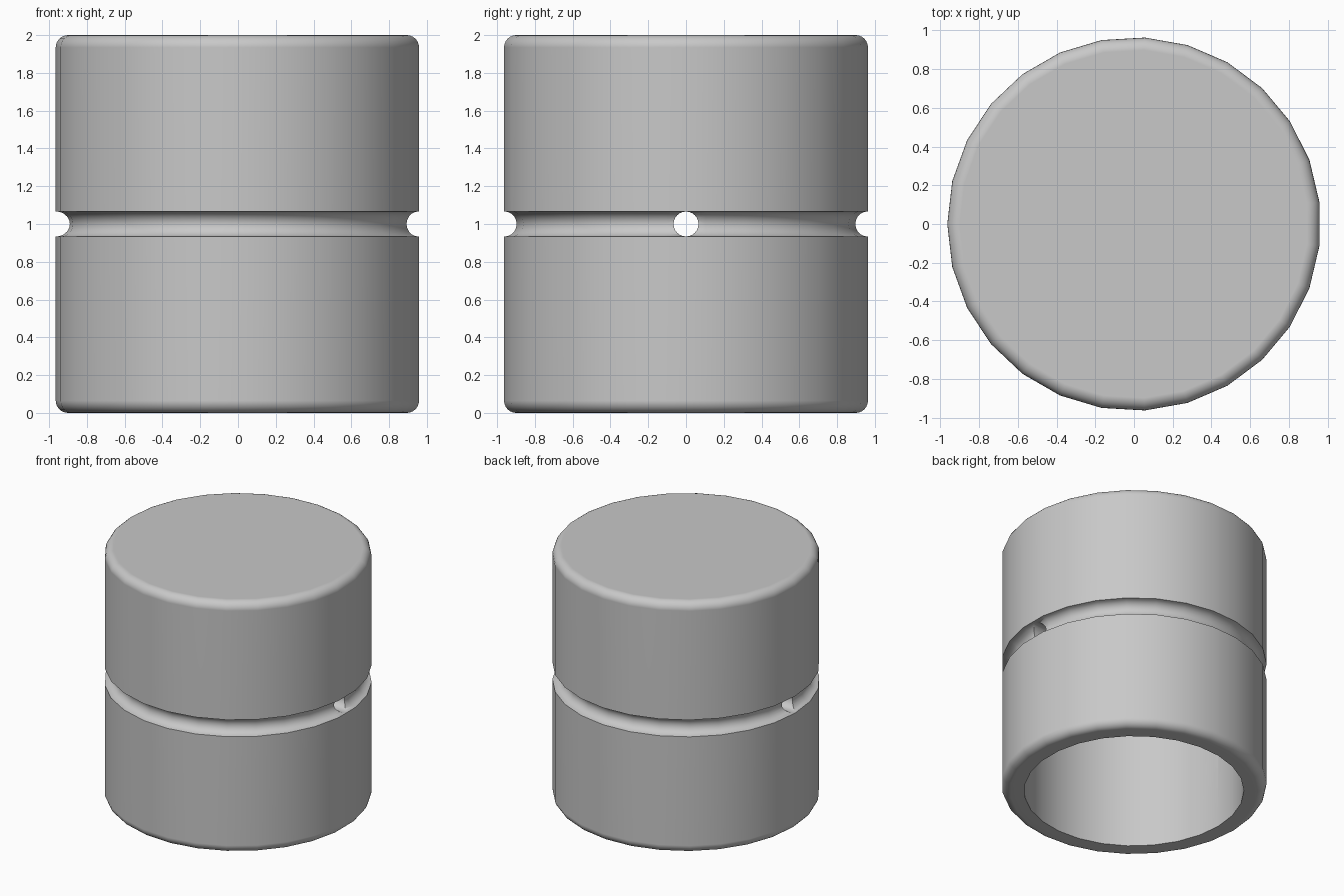
import bpy
import bmesh
from math import cos, sin, pi, radians

if "Cube" in bpy.data.objects:
    bpy.data.objects.remove(bpy.data.objects["Cube"], do_unlink=True)

SIDES = 27
OUTER, BORE = 0.965, 0.80
HEIGHT, BORE_TOP = 2.0, 1.83
ROUND, GROOVE = 0.065, 0.067
MID = HEIGHT / 2

grey = bpy.data.materials.new("plain grey")
grey.use_nodes = True
colour = (0.58, 0.58, 0.58, 1)
grey.diffuse_color = colour
grey.node_tree.nodes["Principled BSDF"].inputs["Base Color"].default_value = colour


def arc(r, z, radius, start, end, steps):
    """Points of an arc in the (radius, height) plane, angles in degrees."""
    angles = [radians(start + (end - start) * i / steps) for i in range(steps + 1)]
    return [(r + radius * cos(a), z + radius * sin(a)) for a in angles]


def lathe(name, profile):
    """Turn a profile about z, closing both ends with flat caps."""
    bm = bmesh.new()
    rings = []
    for r, z in profile:
        angles = [pi + 2 * pi * i / SIDES for i in range(SIDES)]
        rings.append([bm.verts.new((r * cos(a), r * sin(a), z)) for a in angles])
    for low, high in zip(rings, rings[1:]):
        for i in range(SIDES):
            j = (i + 1) % SIDES
            bm.faces.new((low[i], low[j], high[j], high[i]))
    bm.faces.new(rings[0])
    bm.faces.new(rings[-1])
    bmesh.ops.recalc_face_normals(bm, faces=bm.faces)
    mesh = bpy.data.meshes.new(name)
    bm.to_mesh(mesh)
    bm.free()
    mesh.materials.append(grey)
    obj = bpy.data.objects.new(name, mesh)
    bpy.context.collection.objects.link(obj)
    return obj


# Hollow cap: bore, rounded rim, half-round groove, rounded top edge
profile = [(BORE, BORE_TOP), (BORE, 0)]
profile += arc(OUTER - ROUND, ROUND, ROUND, -90, 0, 6)
profile += arc(OUTER, MID, GROOVE, 270, 90, 10)
profile += arc(OUTER - ROUND, HEIGHT - ROUND, ROUND, 0, 90, 6)
cap = lathe("hollow_cap", profile)

# Cross hole through both walls, along x
bpy.ops.mesh.primitive_cylinder_add(vertices=24, radius=GROOVE - 0.001, depth=3,
                                    location=(0, 0, MID), rotation=(0, pi / 2, 0))
drill = bpy.context.object
drill.name = "hole_cutter"
drill.hide_render = True
drill.data.materials.append(grey)

bpy.ops.object.select_all(action="DESELECT")
cap.select_set(True)
bpy.context.view_layer.objects.active = cap
cut = cap.modifiers.new("cross hole", "BOOLEAN")
cut.operation = "DIFFERENCE"
cut.solver = "EXACT"
cut.object = drill
bpy.ops.object.modifier_apply(modifier=cut.name)
bpy.data.objects.remove(drill, do_unlink=True)

# Smooth walls with crisp groove and bore edges
bpy.ops.object.shade_smooth_by_angle(angle=radians(35))
weighted = cap.modifiers.new("flat caps", "WEIGHTED_NORMAL")
weighted.keep_sharp = True
